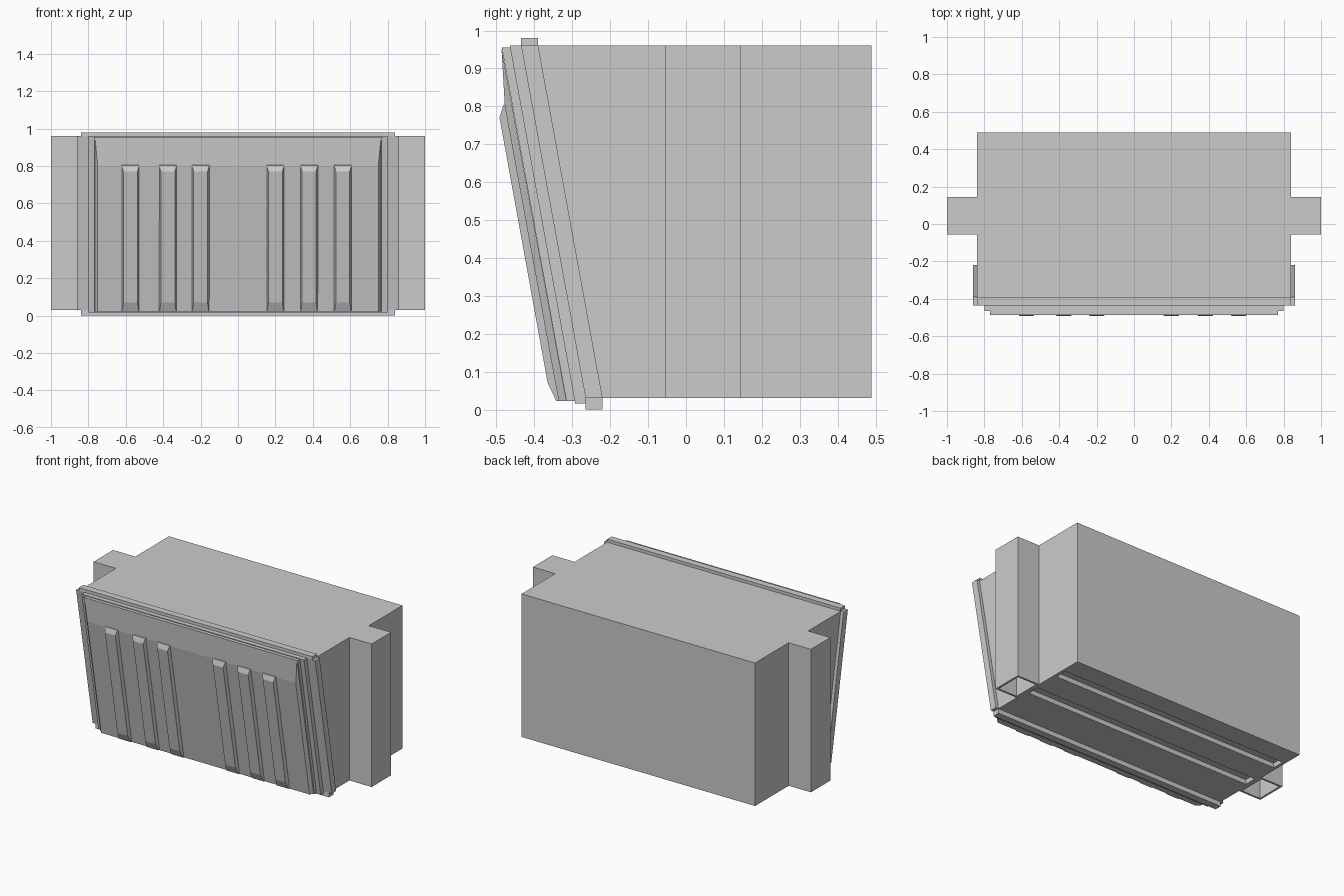
import bpy, bmesh

if "Cube" in bpy.data.objects:
    bpy.data.objects.remove(bpy.data.objects["Cube"])

SLOPE = 0.17 / 0.93  # forward lean of the front


def front(y_top, z):
    """y on a leaning plane that passes through y_top at z = 0.96"""
    return y_top + (0.96 - z) * SLOPE


def add_object(name, bm):
    bmesh.ops.recalc_face_normals(bm, faces=bm.faces)
    me = bpy.data.meshes.new(name)
    bm.to_mesh(me)
    bm.free()
    ob = bpy.data.objects.new(name, me)
    bpy.context.collection.objects.link(ob)
    return ob


def prism(name, profile, x0, x1):
    """Extrude a side profile of (y, z[, end inset]) from x0 to x1"""
    bm = bmesh.new()
    pts = [(p[0], p[1], p[2] if len(p) > 2 else 0) for p in profile]
    a = [bm.verts.new((x0 + i, y, z)) for y, z, i in pts]
    b = [bm.verts.new((x1 - i, y, z)) for y, z, i in pts]
    bm.faces.new(a)
    bm.faces.new(b[::-1])
    for k in range(len(pts)):
        n = (k + 1) % len(pts)
        bm.faces.new((a[k], a[n], b[n], b[k]))
    return add_object(name, bm)


def leaning(name, back, face, z0, z1, x0, x1):
    """Slab parallel to the leaning front"""
    return prism(name, [(front(back, z0), z0), (front(back, z1), z1),
                        (front(face, z1), z1), (front(face, z0), z0)], x0, x1)


def box(name, x0, x1, y0, y1, z0, z1):
    return prism(name, [(y0, z0), (y1, z0), (y1, z1), (y0, z1)], x0, x1)


# Main body with two shallow grooves underneath
body = prism("body", [(-0.22, 0.03), (0.49, 0.03), (0.49, 0.96), (-0.39, 0.96)], -0.84, 0.84)
for i, y in enumerate((0.28, 0.03)):
    cutter = box(f"groove_cutter_{i}", -0.82, 0.82, y, y + 0.08, 0.0, 0.06)
    cutter.hide_render = True
    cutter.hide_viewport = True
    mod = body.modifiers.new("groove", 'BOOLEAN')
    mod.operation = 'DIFFERENCE'
    mod.solver = 'EXACT'
    mod.object = cutter

# Side posts, hollow from below, and side flanges
for side, s in (("right", 1), ("left", -1)):
    xs = sorted((0.84 * s, 1.0 * s))
    post = box(f"post_{side}", *xs, -0.055, 0.145, 0.03, 0.96)
    bm = bmesh.new()
    bm.from_mesh(post.data)
    bm.normal_update()
    bottom = [f for f in bm.faces if f.normal.z < -0.9]
    bmesh.ops.inset_region(bm, faces=bottom, thickness=0.018)
    hole = bmesh.ops.extrude_discrete_faces(bm, faces=bottom)["faces"]
    bmesh.ops.translate(bm, verts=hole[0].verts, vec=(0, 0, 0.91))
    bm.to_mesh(post.data)
    bm.free()
    leaning(f"flange_{side}", -0.39, -0.435, 0.03, 0.96, *sorted((0.84 * s, 0.86 * s)))

# Core of the flange frame plus top and bottom rails
leaning("flange_core", -0.39, -0.435, 0.03, 0.96, -0.84, 0.84)
box("top_rail", -0.84, 0.84, -0.435, -0.39, 0.96, 0.98)
box("bottom_rail", -0.84, 0.84, -0.265, -0.22, 0.0, 0.03)

# Stepped plates behind the front panel
leaning("back_plate", -0.435, -0.465, 0.016, 0.96, -0.80, 0.80)
leaning("middle_plate", -0.465, -0.487, 0.022, 0.955, -0.77, 0.77)

# Front panel, bent back at the top
prism("front_panel", [(front(-0.487, 0.022), 0.022), (-0.487, 0.955),
                      (-0.478, 0.80, 0.015), (-0.336, 0.022, 0.015)], -0.765, 0.765)

# Raised ribs with bevelled sides
for i, x in enumerate((-0.575, -0.375, -0.20, 0.20, 0.38, 0.56)):
    prism(f"rib_{i + 1}", [(-0.334, 0.022), (-0.476, 0.805), (-0.482, 0.803),
                           (-0.492, 0.77, 0.01), (-0.365, 0.07, 0.01),
                           (-0.342, 0.022, 0.003)], x - 0.047, x + 0.047)
